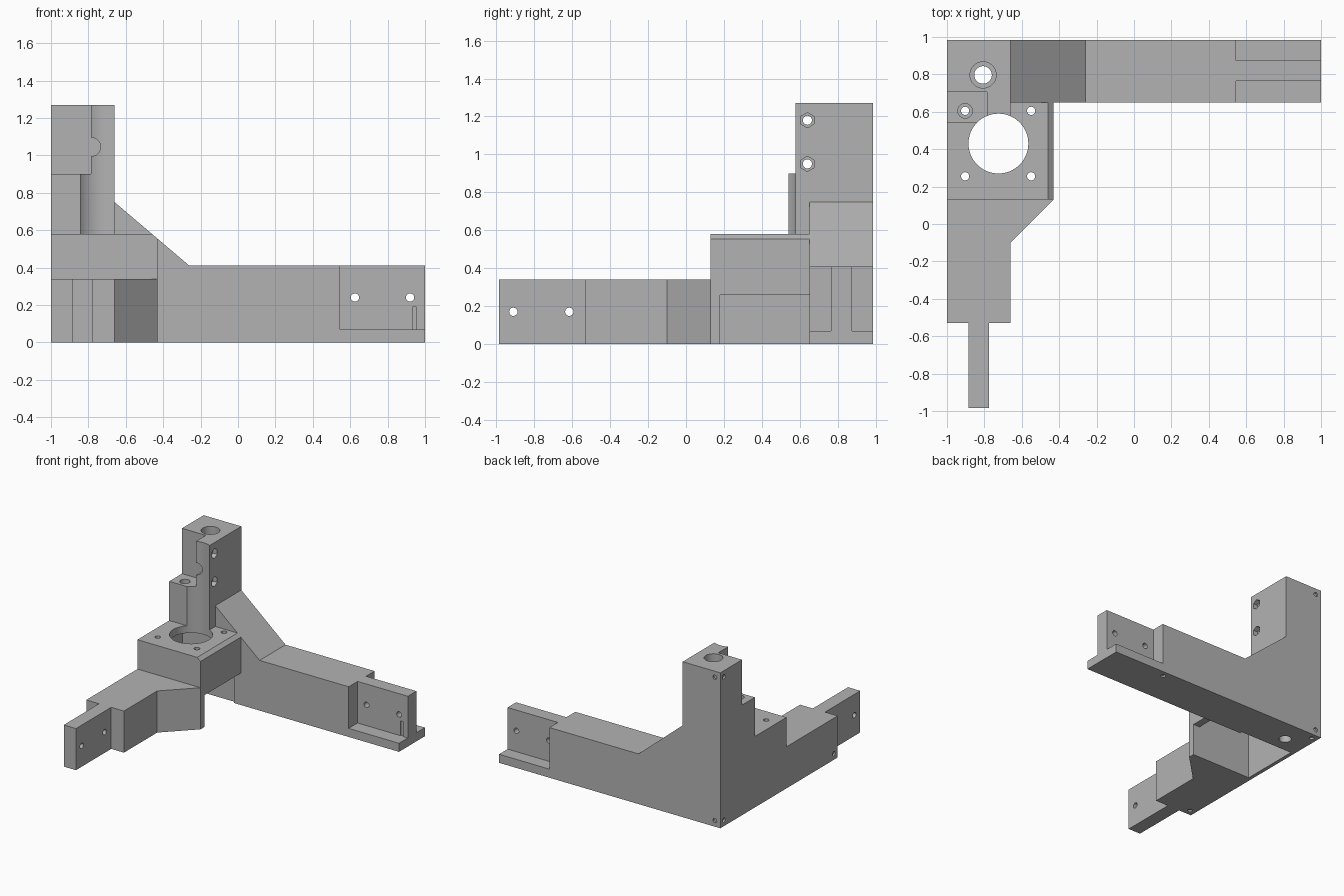
import bpy
import bmesh
from math import radians
from mathutils import Matrix, Vector

if "Cube" in bpy.data.objects:
    bpy.data.objects.remove(bpy.data.objects["Cube"], do_unlink=True)

grey = bpy.data.materials.new("plain_grey")
grey.use_nodes = True
grey.diffuse_color = (0.45, 0.45, 0.45, 1)
grey.node_tree.nodes["Principled BSDF"].inputs["Base Color"].default_value = (0.45, 0.45, 0.45, 1)
helpers = []


def finish(bm, name):
    bmesh.ops.recalc_face_normals(bm, faces=bm.faces)
    mesh = bpy.data.meshes.new(name)
    bm.to_mesh(mesh)
    bm.free()
    mesh.materials.append(grey)
    obj = bpy.data.objects.new(name, mesh)
    bpy.context.collection.objects.link(obj)
    return obj


def prism(name, outline, axis, low, high):
    """Extrude an outline: XZ points along y, or XY points along z."""
    bm = bmesh.new()
    place = (lambda a, b: (a, low, b)) if axis == "Y" else (lambda a, b: (a, b, low))
    face = bm.faces.new([bm.verts.new(place(a, b)) for a, b in outline])
    out = bmesh.ops.extrude_face_region(bm, geom=[face])
    verts = [g for g in out["geom"] if isinstance(g, bmesh.types.BMVert)]
    step = Vector((0, high - low, 0)) if axis == "Y" else Vector((0, 0, high - low))
    bmesh.ops.translate(bm, verts=verts, vec=step)
    return finish(bm, name)


def box(name, x, y, z):
    return prism(name, [(x[0], y[0]), (x[1], y[0]), (x[1], y[1]), (x[0], y[1])], "Z", *z)


def rod(name, start, end, radius, sides=32):
    a, b = Vector(start), Vector(end)
    bm = bmesh.new()
    turn = (b - a).to_track_quat("Z", "Y").to_matrix().to_4x4()
    bmesh.ops.create_cone(bm, cap_ends=True, segments=sides, radius1=radius, radius2=radius,
                          depth=(b - a).length, matrix=Matrix.Translation((a + b) / 2) @ turn)
    return finish(bm, name)


def combine(tool, operation):
    mod = body.modifiers.new(tool.name, "BOOLEAN")
    mod.object, mod.operation, mod.solver = tool, operation, "EXACT"
    tool.hide_render = True
    helpers.append(tool)


def cut(tool):
    combine(tool, "DIFFERENCE")


# Back arm with sloped brace and upright column
body = prism("corner_bracket", [(-1, 0), (1, 0), (1, 0.41), (-0.26, 0.41), (-0.66, 0.75),
                                (-0.66, 1.27), (-1, 1.27)], "Y", 0.65, 0.985)

# Motor block, front arm with tab, and column front
combine(prism("motor_block", [(-1, 0), (-0.43, 0), (-0.43, 0.5545), (-0.46, 0.58), (-1, 0.58)],
              "Y", 0.13, 0.65), "UNION")
combine(prism("front_arm", [(-1, -0.53), (-0.885, -0.53), (-0.885, -0.985), (-0.775, -0.985),
                            (-0.775, -0.53), (-0.66, -0.53), (-0.66, -0.1), (-0.43, 0.13),
                            (-1, 0.13)], "Z", 0, 0.34), "UNION")
combine(box("column_front", (-1, -0.66), (0.54, 0.65), (0.5, 1.27)), "UNION")

# Column notch and side groove
cut(box("column_notch", (-1.1, -0.785), (0.4, 0.705), (0.9, 1.4)))
cut(rod("side_groove", (-0.785, 0.4, 1.045), (-0.785, 0.705, 1.045), 0.05))

# Motor cavity, side opening and shaft bore
cut(box("motor_cavity", (-0.97, -0.49), (0.18, 0.67), (-0.1, 0.52)))
cut(box("side_opening", (-0.55, -0.3), (0.18, 0.65), (-0.1, 0.26)))
cut(rod("shaft_bore", (-0.725, 0.43, 0.45), (-0.725, 0.43, 1.4), 0.16, 64))

# Motor screw holes
for x in (-0.903, -0.55):
    for y in (0.255, 0.605):
        cut(rod("motor_screw_hole", (x, y, 0.45), (x, y, 1.4), 0.022, 24))
cut(rod("screw_head_recess", (-0.903, 0.605, 0.85), (-0.903, 0.605, 1.4), 0.039))

# Vertical guide bore
cut(rod("guide_bore", (-0.807, 0.797, 0.07), (-0.807, 0.797, 1.4), 0.07, 48))
cut(rod("guide_drain", (-0.807, 0.797, -0.1), (-0.807, 0.797, 0.2), 0.047))

# Clamp holes with hexagonal nut recesses
for z in (0.95, 1.18):
    cut(rod("clamp_hole", (-0.9, 0.64, z), (-0.6, 0.64, z), 0.024, 24))
    cut(rod("nut_recess", (-0.7, 0.64, z), (-0.6, 0.64, z), 0.04, 6))

# Back arm tab: pockets both sides, cross holes and a slit
for y in ((0.6, 0.765), (0.875, 1.1)):
    cut(box("tab_pocket", (0.545, 1.1), y, (0.07, 0.5)))
for x in (0.625, 0.92):
    cut(rod("back_tab_hole", (x, 0.7, 0.24), (x, 0.95, 0.24), 0.022, 24))
cut(box("tab_slit", (0.932, 0.954), (0.7, 0.775), (0.07, 0.19)))

# Front arm tab cross holes
for y in (-0.91, -0.615):
    cut(rod("front_tab_hole", (-0.95, y, 0.17), (-0.7, y, 0.17), 0.022, 24))

# Blind pin holes near the outer corners
for y, z in ((0.94, 0.05), (0.94, 1.22), (-0.48, 0.05)):
    cut(rod("side_pin_hole", (-1.1, y, z), (-0.985, y, z), 0.018, 16))
for z in (0.05, 1.22):
    cut(rod("back_pin_hole", (-0.95, 0.97, z), (-0.95, 1.1, z), 0.018, 16))
for x, y in ((-0.95, 0.935), (-0.95, -0.48), (0.5, 0.935)):
    cut(rod("base_pin_hole", (x, y, -0.1), (x, y, 0.015), 0.018, 16))

# Bake the cuts and remove the helpers
bpy.context.view_layer.update()
graph = bpy.context.evaluated_depsgraph_get()
baked = bpy.data.meshes.new_from_object(body.evaluated_get(graph))
body.modifiers.clear()
body.data = baked
baked.materials.clear()
baked.materials.append(grey)
for tool in helpers:
    bpy.data.objects.remove(tool, do_unlink=True)

bpy.ops.object.select_all(action="DESELECT")
body.select_set(True)
bpy.context.view_layer.objects.active = body
bpy.ops.object.shade_smooth_by_angle(angle=radians(30))
